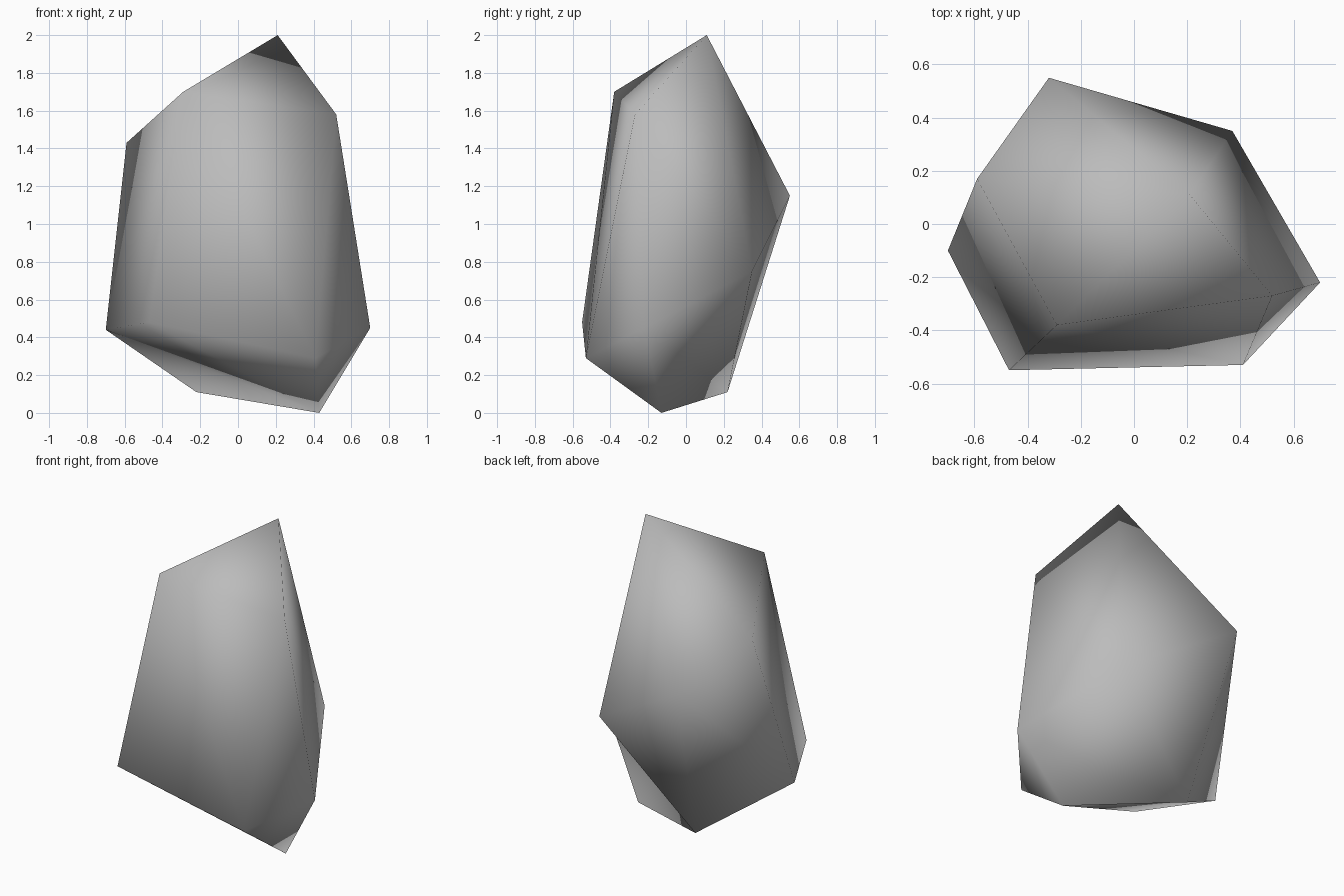
import bpy
import bmesh

cube = bpy.data.objects.get("Cube")
if cube:
    bpy.data.objects.remove(cube, do_unlink=True)

# Stone colour
stone = bpy.data.materials.new("stone_grey")
stone.use_nodes = True
colour = (0.5, 0.5, 0.5, 1.0)
stone.diffuse_color = colour
stone.node_tree.nodes["Principled BSDF"].inputs["Base Color"].default_value = colour

# Uneven boulder: a peak, two staggered rings of five corners, and a foot
peak = (0.21, 0.11, 2.0)
upper = [(0.52, -0.27, 1.58), (0.37, 0.35, 0.75), (-0.32, 0.55, 1.15),
         (-0.59, 0.17, 1.43), (-0.29, -0.38, 1.70)]
lower = [(0.70, -0.22, 0.45), (-0.22, 0.22, 0.11), (-0.70, -0.10, 0.44),
         (-0.47, -0.55, 0.48), (0.41, -0.53, 0.29)]
foot = (0.43, -0.13, 0.0)

bm = bmesh.new()
top = bm.verts.new(peak)
bottom = bm.verts.new(foot)
up = [bm.verts.new(p) for p in upper]
low = [bm.verts.new(p) for p in lower]

# Triangulated cap, band and underside
for i in range(5):
    j = (i + 1) % 5
    bm.faces.new((top, up[i], up[j]))
    bm.faces.new((up[i], low[i], up[j]))
    bm.faces.new((up[j], low[i], low[j]))
    bm.faces.new((bottom, low[j], low[i]))
bmesh.ops.recalc_face_normals(bm, faces=bm.faces[:])
for face in bm.faces:
    face.smooth = True

mesh = bpy.data.meshes.new("rock")
bm.to_mesh(mesh)
bm.free()
mesh.materials.append(stone)
rock = bpy.data.objects.new("rock", mesh)
bpy.context.collection.objects.link(rock)
